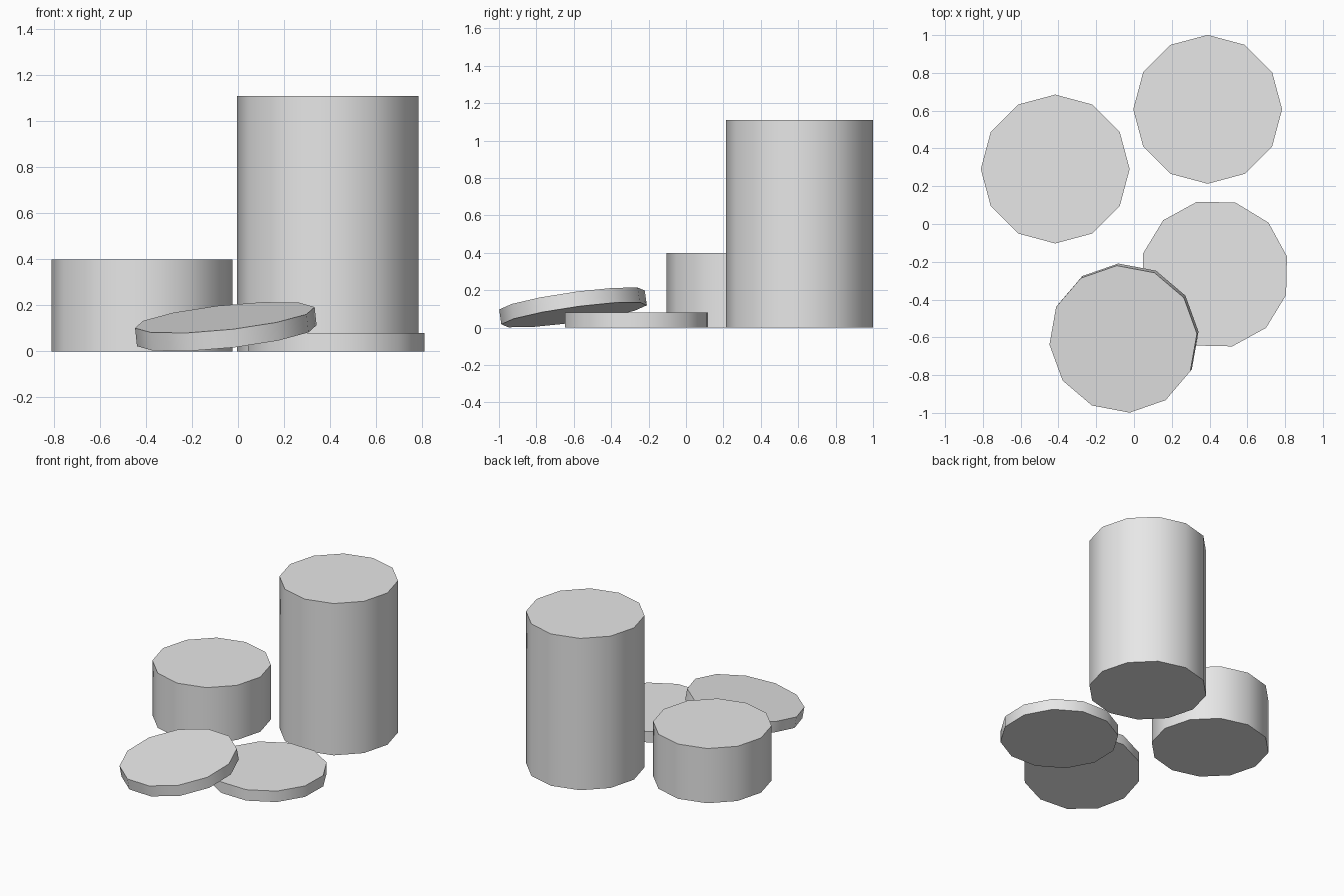
import bpy
from math import radians
from mathutils import Quaternion, Vector

cube = bpy.data.objects.get("Cube")
if cube:
    bpy.data.objects.remove(cube, do_unlink=True)

SIDES = 12
RADIUS = 0.394

grey = bpy.data.materials.new("plain_grey")
grey.use_nodes = True
colour = (0.8, 0.8, 0.8, 1)
grey.diffuse_color = colour
grey.node_tree.nodes["Principled BSDF"].inputs["Base Color"].default_value = colour


def disc(name, centre, height, turn=0, normal=(0, 0, 1)):
    """Twelve-sided cylinder, turned about its axis, then leaned to a normal."""
    bpy.ops.mesh.primitive_cylinder_add(
        vertices=SIDES, radius=RADIUS, depth=height, location=centre)
    obj = bpy.context.object
    obj.name = name
    spin = Quaternion((0, 0, 1), radians(turn))
    lean = Vector((0, 0, 1)).rotation_difference(Vector(normal))
    obj.rotation_mode = 'QUATERNION'
    obj.rotation_quaternion = lean @ spin
    obj.data.materials.append(grey)
    bpy.ops.object.shade_smooth_by_angle(angle=radians(40))
    return obj


# Upright cylinders
disc("tall_cylinder", (0.39, 0.607, 0.555), 1.11)
disc("medium_cylinder", (-0.417, 0.291, 0.2), 0.4)

# Flat disc on the ground, and the one leaning on its edge
disc("flat_disc", (0.427, -0.265, 0.04), 0.08, turn=13.7)
disc("leaning_disc", (-0.053, -0.604, 0.108), 0.08, turn=4.6,
     normal=(-0.107, -0.14, 1))
